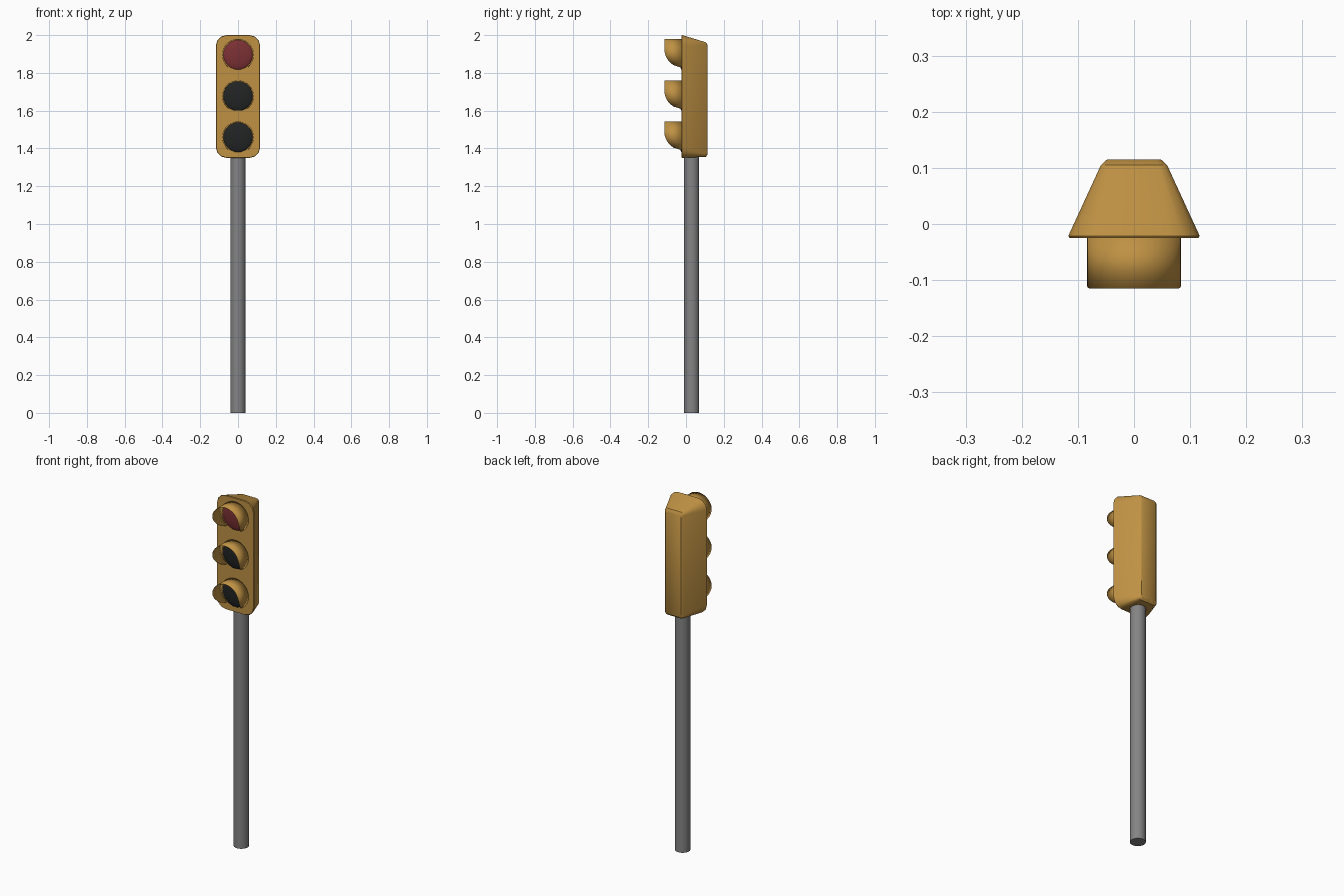
import bpy, math

if "Cube" in bpy.data.objects:
    bpy.data.objects.remove(bpy.data.objects["Cube"])

def material(name, rgb):
    m = bpy.data.materials.new(name)
    m.diffuse_color = (*rgb, 1)
    m.use_nodes = True
    m.node_tree.nodes["Principled BSDF"].inputs["Base Color"].default_value = m.diffuse_color
    return m

ORANGE = material("amber_paint", (0.52, 0.285, 0.057))
RED = material("red_glass", (0.20, 0.03, 0.034))
BLACK = material("dark_glass", (0.016, 0.017, 0.017))
GREY = material("grey_metal", (0.23, 0.23, 0.23))

def build(name, verts, faces, mat, angle=35):
    me = bpy.data.meshes.new(name)
    me.from_pydata(verts, [], faces)
    me.materials.append(mat)
    ob = bpy.data.objects.new(name, me)
    bpy.context.collection.objects.link(ob)
    bpy.ops.object.select_all(action='DESELECT')
    ob.select_set(True)
    bpy.context.view_layer.objects.active = ob
    bpy.ops.object.mode_set(mode='EDIT')
    bpy.ops.mesh.select_all(action='SELECT')
    bpy.ops.mesh.normals_make_consistent(inside=False)
    bpy.ops.object.mode_set(mode='OBJECT')
    bpy.ops.object.shade_smooth_by_angle(angle=math.radians(angle))
    return ob

def loft(name, rings, mat, angle=35):
    """Skin closed rings of equal length and cap both ends."""
    n = len(rings[0])
    faces = [(k * n + i, k * n + (i + 1) % n, (k + 1) * n + (i + 1) % n, (k + 1) * n + i)
             for k in range(len(rings) - 1) for i in range(n)]
    faces += [tuple(range(n)), tuple(range((len(rings) - 1) * n, len(rings) * n))]
    return build(name, [v for r in rings for v in r], faces, mat, angle)

def rounded_rect(y, hw, z0, z1, r, seg=3):
    corners = [(hw - r, z1 - r), (r - hw, z1 - r), (r - hw, z0 + r), (hw - r, z0 + r)]
    pts = []
    for q, (cx, cz) in enumerate(corners):
        for i in range(seg + 1):
            a = math.pi / 2 * (q + i / seg)
            pts.append((cx + r * math.cos(a), y, cz + r * math.sin(a)))
    return pts

def circle(y, cz, r, n=16):
    return [(r * math.cos((i + .5) * 2 * math.pi / n), y,
             cz + r * math.sin((i + .5) * 2 * math.pi / n)) for i in range(n)]

# Housing: rounded front plate tapering to a narrow back
loft("signal_housing", [
    rounded_rect(-0.025, 0.115, 1.352, 1.998, 0.055),
    rounded_rect(-0.021, 0.117, 1.35, 2.0, 0.055),
    rounded_rect(0.105, 0.059, 1.356, 1.962, 0.016),
    rounded_rect(0.115, 0.048, 1.368, 1.948, 0.012)], ORANGE)

# Pole
loft("pole", [[(0.04 * math.cos(i * math.pi / 16), 0.03 + 0.04 * math.sin(i * math.pi / 16), z)
               for i in range(32)] for z in (0, 1.36)], GREY)

R, FACE, DEPTH = 0.083, -0.025, 0.09
for label, cz, glass in (("top", 1.896, RED), ("middle", 1.677, BLACK), ("bottom", 1.459, BLACK)):
    # Slightly domed lens
    loft(label + "_lens", [circle(FACE + 0.004 - 0.016 * math.sin(a), cz, (R - 0.001) * math.cos(a))
                           for a in (0, 0.3, 0.6, 0.9, 1.2, 1.5)], glass, 60)
    # Visor: open tube with a scooped front edge
    n, low = 28, math.asin(0.78)
    verts = []
    for i in range(n + 1):
        a = -low + (math.pi + 2 * low) * i / n
        t = math.sin(a)
        s = max(0, 0.4 - t) / 1.185
        d = DEPTH * math.sqrt(max(0, 1 - s * s))
        x, z = R * math.cos(a), cz + R * t
        verts += [(x, FACE + 0.002, z), (x, FACE - d, z)]
    visor = build(label + "_visor", verts,
                  [(2 * i, 2 * i + 1, 2 * i + 3, 2 * i + 2) for i in range(n)], ORANGE)
    sol = visor.modifiers.new("thin_shell", 'SOLIDIFY')
    sol.thickness = 0.002
    sol.offset = 0
